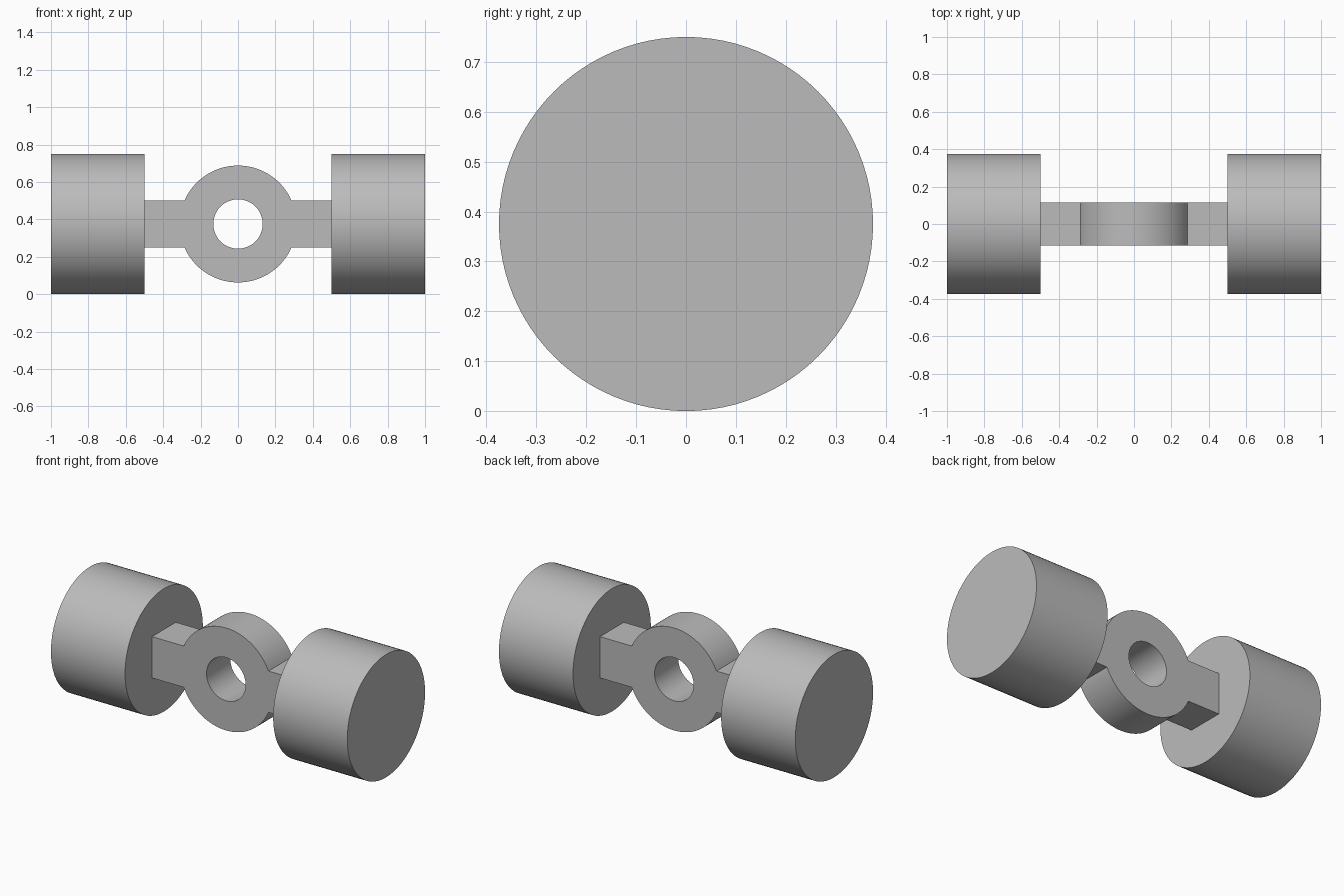
import bpy
import bmesh
from math import asin, cos, pi, sin, radians

cube = bpy.data.objects.get("Cube")
if cube:
    bpy.data.objects.remove(cube, do_unlink=True)

AXIS_Z = 0.375          # height of the common axis
DRUM_R = 0.375
DRUM_INNER, DRUM_OUTER = 0.5, 1.0
RING_R, HOLE_R = 0.3125, 0.132
BAR_HALF_Z, PLATE_HALF_Y = 0.126, 0.115

grey = bpy.data.materials.new("plain_grey")
grey.use_nodes = True
grey.diffuse_color = (0.5, 0.5, 0.5, 1)
grey.node_tree.nodes["Principled BSDF"].inputs["Base Color"].default_value = (0.5, 0.5, 0.5, 1)


def smooth(obj):
    bpy.ops.object.select_all(action="DESELECT")
    obj.select_set(True)
    bpy.context.view_layer.objects.active = obj
    bpy.ops.object.shade_smooth_by_angle(angle=radians(30))


def arc(radius, start, end, steps):
    angles = [start + (end - start) * i / steps for i in range(steps + 1)]
    return [(radius * cos(a), radius * sin(a)) for a in angles]


def add_outline(curve, points):
    spline = curve.splines.new("POLY")
    spline.points.add(len(points) - 1)
    for point, (x, y) in zip(spline.points, points):
        point.co = (x, y, 0, 1)
    spline.use_cyclic_u = True


# Solid drums at both ends
for name, side in (("left_drum", 1), ("right_drum", -1)):
    bpy.ops.mesh.primitive_cylinder_add(
        vertices=96, radius=DRUM_R, depth=DRUM_OUTER - DRUM_INNER,
        location=(side * (DRUM_INNER + DRUM_OUTER) / 2, 0, AXIS_Z),
        rotation=(0, pi / 2, 0))
    drum = bpy.context.object
    drum.name = name
    drum.data.materials.append(grey)
    smooth(drum)

# Connecting plate: bar and ring as one outline with a round hole
bar_angle = asin(BAR_HALF_Z / RING_R)
outline = [(DRUM_INNER, BAR_HALF_Z)]
outline += arc(RING_R, bar_angle, pi - bar_angle, 48)
outline += [(-DRUM_INNER, BAR_HALF_Z), (-DRUM_INNER, -BAR_HALF_Z)]
outline += arc(RING_R, pi + bar_angle, 2 * pi - bar_angle, 48)
outline += [(DRUM_INNER, -BAR_HALF_Z)]

curve = bpy.data.curves.new("ring_link_outline", "CURVE")
curve.dimensions = "2D"
curve.fill_mode = "BOTH"
curve.extrude = PLATE_HALF_Y
add_outline(curve, outline)
add_outline(curve, arc(HOLE_R, 0, 2 * pi, 64)[:-1])
source = bpy.data.objects.new("ring_link_outline", curve)
bpy.context.collection.objects.link(source)
bpy.context.view_layer.update()
mesh = bpy.data.meshes.new_from_object(
    source.evaluated_get(bpy.context.evaluated_depsgraph_get()))
bpy.data.objects.remove(source, do_unlink=True)

# Weld the caps to the walls
bm = bmesh.new()
bm.from_mesh(mesh)
bmesh.ops.remove_doubles(bm, verts=bm.verts, dist=0.0001)
bmesh.ops.recalc_face_normals(bm, faces=bm.faces)
bm.to_mesh(mesh)
bm.free()

link = bpy.data.objects.new("ring_link", mesh)
bpy.context.collection.objects.link(link)
link.rotation_euler = (pi / 2, 0, 0)
link.location = (0, 0, AXIS_Z)
mesh.materials.clear()
mesh.materials.append(grey)
smooth(link)
